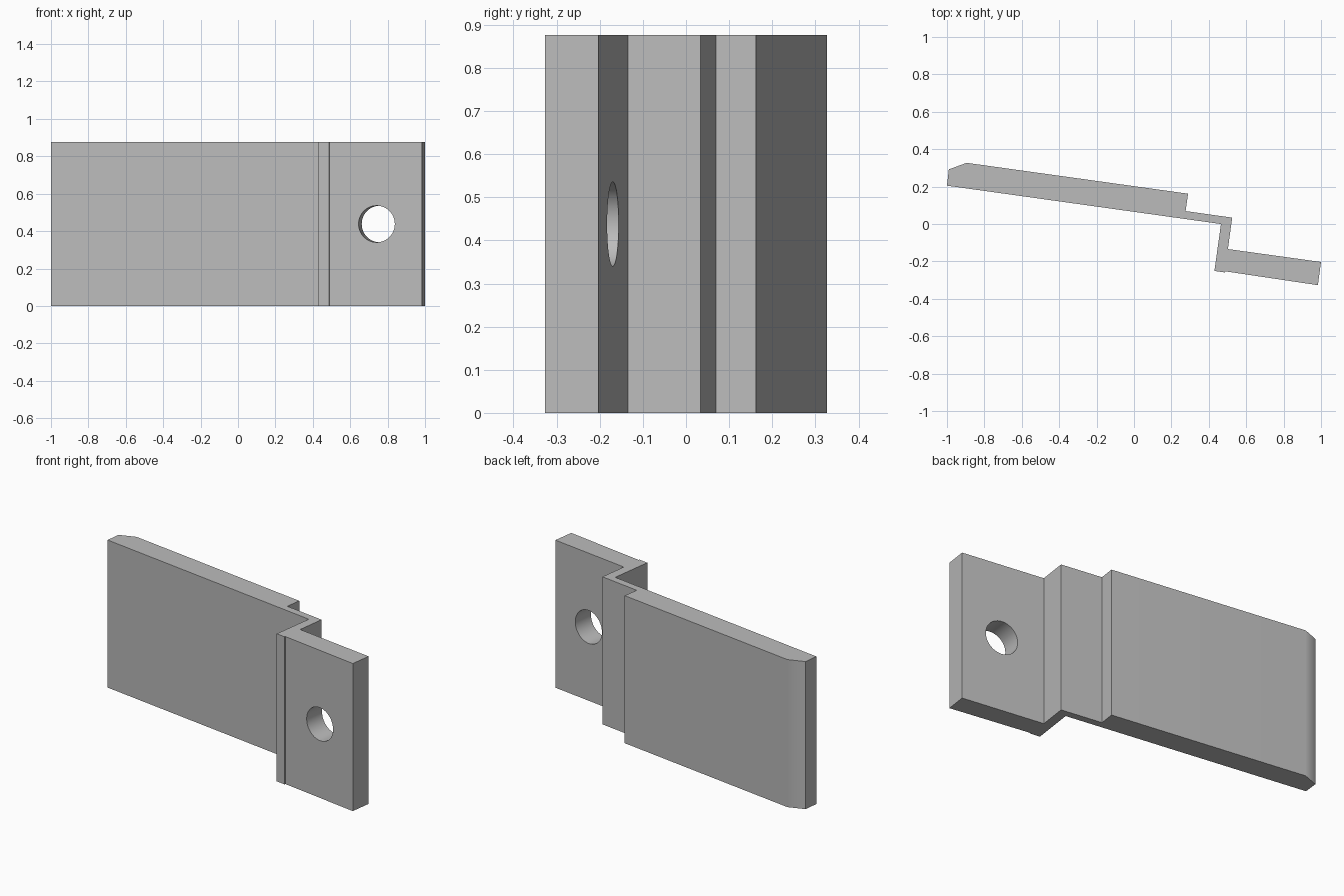
import bpy, bmesh, math
from mathutils import Matrix

if "Cube" in bpy.data.objects:
    bpy.data.objects.remove(bpy.data.objects["Cube"], do_unlink=True)

HEIGHT = 0.876
TILT = math.radians(-8)  # the whole bracket is turned about z

grey = bpy.data.materials.new("plain_grey")
grey.use_nodes = True
colour = (0.5, 0.5, 0.5, 1)
grey.diffuse_color = colour
grey.node_tree.nodes["Principled BSDF"].inputs["Base Color"].default_value = colour


def make_object(name, bm):
    bmesh.ops.recalc_face_normals(bm, faces=bm.faces)
    mesh = bpy.data.meshes.new(name)
    bm.to_mesh(mesh)
    bm.free()
    mesh.materials.append(grey)
    obj = bpy.data.objects.new(name, mesh)
    bpy.context.collection.objects.link(obj)
    return obj


# Stepped bracket: one plan profile, extruded upwards
profile = [
    (-1, 0.205), (0.465, 0.0), (0.43, -0.251),            # front of the wide plate, step
    (0.487, -0.259), (0.488, -0.253), (0.983, -0.327),    # shallow lip, front of the tab
    (1, -0.203), (0.502, -0.134), (0.525, 0.034),         # tab end, tab back, step
    (0.276, 0.069), (0.289, 0.162),                       # thin neck, shoulder
    (-0.895, 0.327), (-0.99, 0.292),                      # back of the plate, bevelled end
]
bm = bmesh.new()
base = bm.faces.new([bm.verts.new((x, y, 0)) for x, y in profile])
top = bmesh.ops.extrude_face_region(bm, geom=[base])["geom"]
bmesh.ops.translate(bm, vec=(0, 0, HEIGHT),
                    verts=[v for v in top if isinstance(v, bmesh.types.BMVert)])
bracket = make_object("stepped_bracket", bm)

# Round screw hole through the tab
bm = bmesh.new()
bmesh.ops.create_cone(bm, cap_ends=True, segments=48, radius1=0.098, radius2=0.098, depth=0.4,
                      matrix=Matrix.Translation((0.75, -0.23, HEIGHT / 2))
                      @ Matrix.Rotation(TILT, 4, "Z") @ Matrix.Rotation(math.pi / 2, 4, "X"))
cutter = make_object("hole_cutter", bm)
cut = bracket.modifiers.new("screw_hole", "BOOLEAN")
cut.operation = "DIFFERENCE"
cut.solver = "EXACT"
cut.object = cutter
bpy.ops.object.select_all(action="DESELECT")
bracket.select_set(True)
bpy.context.view_layer.objects.active = bracket
bpy.ops.object.modifier_apply(modifier=cut.name)
bpy.data.objects.remove(cutter, do_unlink=True)

# Soft shading on the bevel and the hole, flat faces kept flat
bpy.ops.object.shade_smooth_by_angle(angle=math.radians(35))
weighted = bracket.modifiers.new("flat_normals", "WEIGHTED_NORMAL")
weighted.keep_sharp = True
